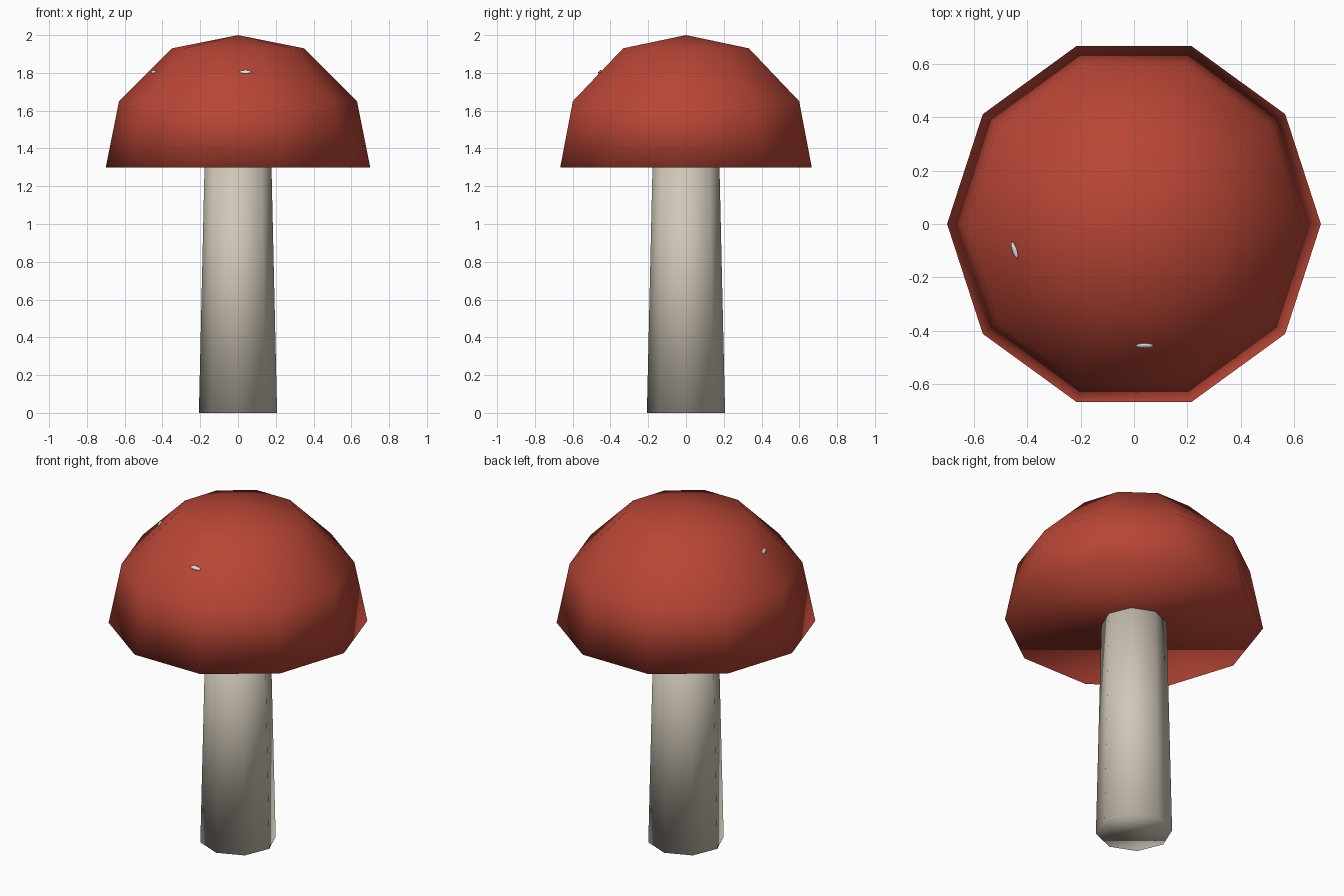
import bpy
import bmesh
from math import cos, sin, pi, radians
from mathutils import Matrix, Vector

cube = bpy.data.objects.get("Cube")
if cube:
    bpy.data.objects.remove(cube, do_unlink=True)


def make_material(name, rgb):
    mat = bpy.data.materials.new(name)
    mat.use_nodes = True
    mat.diffuse_color = (*rgb, 1)
    mat.node_tree.nodes["Principled BSDF"].inputs["Base Color"].default_value = (*rgb, 1)
    return mat


def add_object(name, bm, mat):
    bmesh.ops.recalc_face_normals(bm, faces=bm.faces)
    for face in bm.faces:
        face.smooth = True
    mesh = bpy.data.meshes.new(name)
    bm.to_mesh(mesh)
    bm.free()
    mesh.materials.append(mat)
    obj = bpy.data.objects.new(name, mesh)
    bpy.context.collection.objects.link(obj)
    return obj


def lathe(name, profile, sides, mat):
    """Closed solid of stacked rings; a zero radius makes a point."""
    bm = bmesh.new()
    rings = []
    for r, z in profile:
        count = sides if r > 0 else 1
        rings.append([bm.verts.new((r * cos(2 * pi * i / sides),
                                    r * sin(2 * pi * i / sides), z))
                      for i in range(count)])
    for low, high in zip(rings, rings[1:]):
        for i in range(sides):
            j = (i + 1) % sides
            if len(high) == 1:
                bm.faces.new((low[i], low[j], high[0]))
            else:
                bm.faces.new((low[i], low[j], high[j], high[i]))
    bm.faces.new(rings[0][::-1])
    if len(rings[-1]) > 1:
        bm.faces.new(rings[-1])
    return add_object(name, bm, mat)


def cap_spot(name, angle, shift, mat):
    """Flattened bead lying on one sloping facet of the cap."""
    a = radians(angle)
    out = Vector((cos(a), sin(a), 0))
    side = Vector((-sin(a), cos(a), 0))
    normal = (out + Vector((0, 0, 0.95))).normalized()
    slope = normal.cross(side)
    place = Matrix((side, slope, normal)).transposed().to_4x4()
    place.translation = out * 0.456 + side * shift + Vector((0, 0, 1.805))
    bm = bmesh.new()
    bmesh.ops.create_uvsphere(bm, u_segments=8, v_segments=6, radius=1)
    bm.transform(place @ Matrix.Diagonal((0.035, 0.012, 0.007, 1)))
    return add_object(name, bm, mat)


red = make_material("cap red", (0.48, 0.06, 0.036))
cream = make_material("stem cream", (0.63, 0.57, 0.48))
white = make_material("spot white", (0.75, 0.73, 0.68))

# Stem, tapering up into the cap
lathe("stem", [(0.207, 0), (0.175, 1.4)], 8, cream)

# Faceted dome with a flat underside
lathe("cap", [(0.70, 1.30), (0.63, 1.65), (0.35, 1.93), (0, 2.0)], 10, red)

# Small pale flecks on the dome
cap_spot("front_spot", 270, 0.04, white)
cap_spot("right_spot", 198, -0.045, white)
